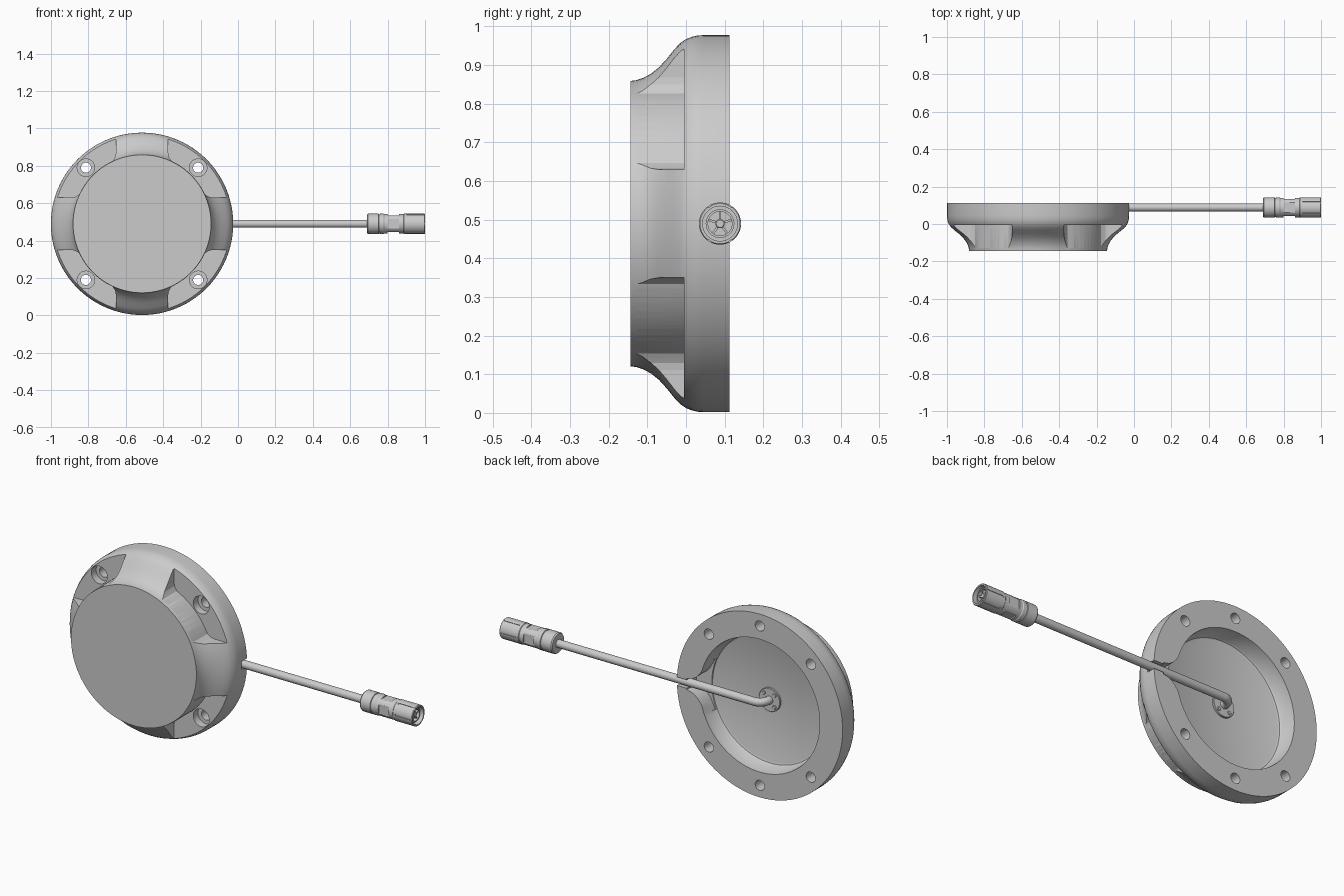
import bpy, bmesh
from math import sin, cos, pi, radians
from mathutils import Matrix

if "Cube" in bpy.data.objects:
    bpy.data.objects.remove(bpy.data.objects["Cube"])

CX, CZ = -0.513, 0.4895       # housing axis
CY = 0.088                    # cable axis


def finish(name, bm, smooth=True):
    bmesh.ops.recalc_face_normals(bm, faces=bm.faces)
    me = bpy.data.meshes.new(name)
    bm.to_mesh(me)
    bm.free()
    ob = bpy.data.objects.new(name, me)
    bpy.context.collection.objects.link(ob)
    if smooth:
        shade(ob)
    return ob


def shade(ob):
    bpy.ops.object.select_all(action='DESELECT')
    ob.select_set(True)
    bpy.context.view_layer.objects.active = ob
    bpy.ops.object.shade_smooth_by_angle(angle=radians(30))


def lathe(name, prof, axis='Y', c=(CX, CZ), n=96):
    """Revolve (axial, radius) points; both ends are capped."""
    bm = bmesh.new()
    rings = []
    for a, r in prof:
        ring = []
        for i in range(n):
            t = 2 * pi * i / n
            u, v = c[0] + r * cos(t), c[1] + r * sin(t)
            ring.append(bm.verts.new((u, a, v) if axis == 'Y' else (a, u, v)))
        rings.append(ring)
    for p, q in zip(rings, rings[1:]):
        for i in range(n):
            j = (i + 1) % n
            bm.faces.new((p[i], p[j], q[j], q[i]))
    bm.faces.new(rings[0])
    bm.faces.new(rings[-1])
    return finish(name, bm)


def prism(name, pts, y0, y1):
    """Extrude an outline (x, z from the housing axis) along y."""
    bm = bmesh.new()
    f = bm.faces.new([bm.verts.new((CX + x, y0, CZ + z)) for x, z in pts])
    ext = bmesh.ops.extrude_face_region(bm, geom=[f])['geom']
    bmesh.ops.translate(bm, vec=(0, y1 - y0, 0),
                        verts=[g for g in ext if isinstance(g, bmesh.types.BMVert)])
    return finish(name, bm, False)


def cut(ob, cutter):
    m = ob.modifiers.new('cut', 'BOOLEAN')
    m.operation, m.solver, m.object = 'DIFFERENCE', 'EXACT', cutter
    bpy.context.view_layer.objects.active = ob
    bpy.ops.object.modifier_apply(modifier=m.name)
    bpy.data.objects.remove(cutter, do_unlink=True)


# Housing: S-shaped profile from the front face to the rim
body = lathe('housing', [(-.144, .369), (-.128, .371), (-.11, .377), (-.09, .388),
                         (-.07, .404), (-.05, .426), (-.03, .451), (-.015, .467),
                         (0, .477), (.015, .483), (.03, .4865), (.045, .4875), (.1127, .4875)])

# Four corner pockets that leave ribs at top, bottom and sides
half = [(.14, .6), (.14, .378), (.143, .360), (.15, .347)]
arc = [(.371 * cos(radians(a)), .371 * sin(radians(a))) for a in range(65, 24, -2)]
outline = half + arc + [(z, x) for x, z in reversed(half)] + [(.6, .6)]
for sx in (1, -1):
    for sz in (1, -1):
        cut(body, prism('pocket_cutter', [(sx * x, sz * z) for x, z in outline], -.2, -.005))

# Rear cavity, its funnel to the cable exit, and the exit slot
FLOOR = .022
cut(body, lathe('cavity_cutter', [(.13, .354), (.11, .353), (FLOOR + .014, .344),
                                  (FLOOR + .004, .338), (FLOOR, .328)]))
flare = [(.32, .135), (.334, .105), (.35, .078), (.37, .055), (.395, .038), (.43, .03)]
cut(body, prism('funnel_cutter', [(.2, .135)] + flare +
                [(x, -z) for x, z in reversed(flare)] + [(.2, -.135)], FLOOR + .008, .2))
cut(body, prism('slot_cutter', [(.38, .022), (.6, .022), (.6, -.022), (.38, -.022)], .066, .2))

# Counterbored corner holes and blind holes at top and bottom
for sx in (1, -1):
    for sz in (1, -1):
        c = (CX + sx * .3, CZ + sz * .3)
        cut(body, lathe('bolt_cutter', [(-.1, .047), (.035, .047), (.035, .027), (.2, .027)],
                        c=c, n=32))
    cut(body, lathe('blind_cutter', [(.03, .027), (.2, .027)], c=(CX, CZ + sx * .424), n=32))
shade(body)

# Cable gland flange and its screws
lathe('gland_flange', [(FLOOR - .004, .062), (FLOOR + .008, .062), (FLOOR + .010, .060)], n=48)
for k in range(4):
    t = pi / 4 + k * pi / 2
    lathe('gland_screw', [(FLOOR, .010), (FLOOR + .013, .010), (FLOOR + .015, .008)],
          c=(CX + .044 * cos(t), CZ + .044 * sin(t)), n=16)

# Cable: out of the gland, round a bend, along to the plug
R = .05
path = [(CX, FLOOR, CZ)]
path += [(CX + R - R * cos(t), CY - R + R * sin(t), CZ)
         for t in [pi / 2 * i / 10 for i in range(11)]]
path.append((.72, CY, CZ))
cu = bpy.data.curves.new('cable', 'CURVE')
cu.dimensions, cu.bevel_depth, cu.bevel_resolution, cu.use_fill_caps = '3D', .021, 6, True
sp = cu.splines.new('POLY')
sp.points.add(len(path) - 1)
for p, co in zip(sp.points, path):
    p.co = (*co, 1)
sp.use_smooth = True
cable = bpy.data.objects.new('cable', cu)
bpy.context.collection.objects.link(cable)

# Plug: rear grip, middle body and hollow front sleeve
plug = lathe('plug_shell', [(.69, .03), (.69, .050), (.696, .0545), (.752, .0545),
                            (.754, .051), (.758, .051), (.760, .0545), (.778, .0545),
                            (.782, .052), (.885, .052), (.888, .0545), (.997, .0545),
                            (1.0, .052), (1.0, .045), (.93, .045)],
             'X', (CY, CZ), 48)


def radial_boxes(name, n, x0, x1, r0, r1, w, phase=0.0):
    """Ring of boxes around the plug axis."""
    bm = bmesh.new()
    for k in range(n):
        mat = (Matrix.Translation((0, CY, CZ)) @ Matrix.Rotation(phase + 2 * pi * k / n, 4, 'X')
               @ Matrix.Translation(((x0 + x1) / 2, 0, (r0 + r1) / 2))
               @ Matrix.Diagonal((x1 - x0, w, r1 - r0, 1)))
        bmesh.ops.create_cube(bm, size=1, matrix=mat)
    return finish(name, bm, False)


# Sleeve grooves and wrench flats
cut(plug, radial_boxes('groove_cutter', 6, .90, 1.05, .051, .08, .010, pi / 6))
cut(plug, radial_boxes('flat_cutter', 4, .80, .86, .045, .08, .08))
shade(plug)

# Contact insert inside the sleeve
lathe('plug_insert_ring', [(.92, .037), (.985, .037), (.985, .031), (.945, .031)],
      'X', (CY, CZ), 40)
radial_boxes('plug_insert_spokes', 5, .93, .98, .010, .032, .006)
lathe('plug_insert_core', [(.93, .012), (.98, .012), (.982, .010)], 'X', (CY, CZ), 20)
